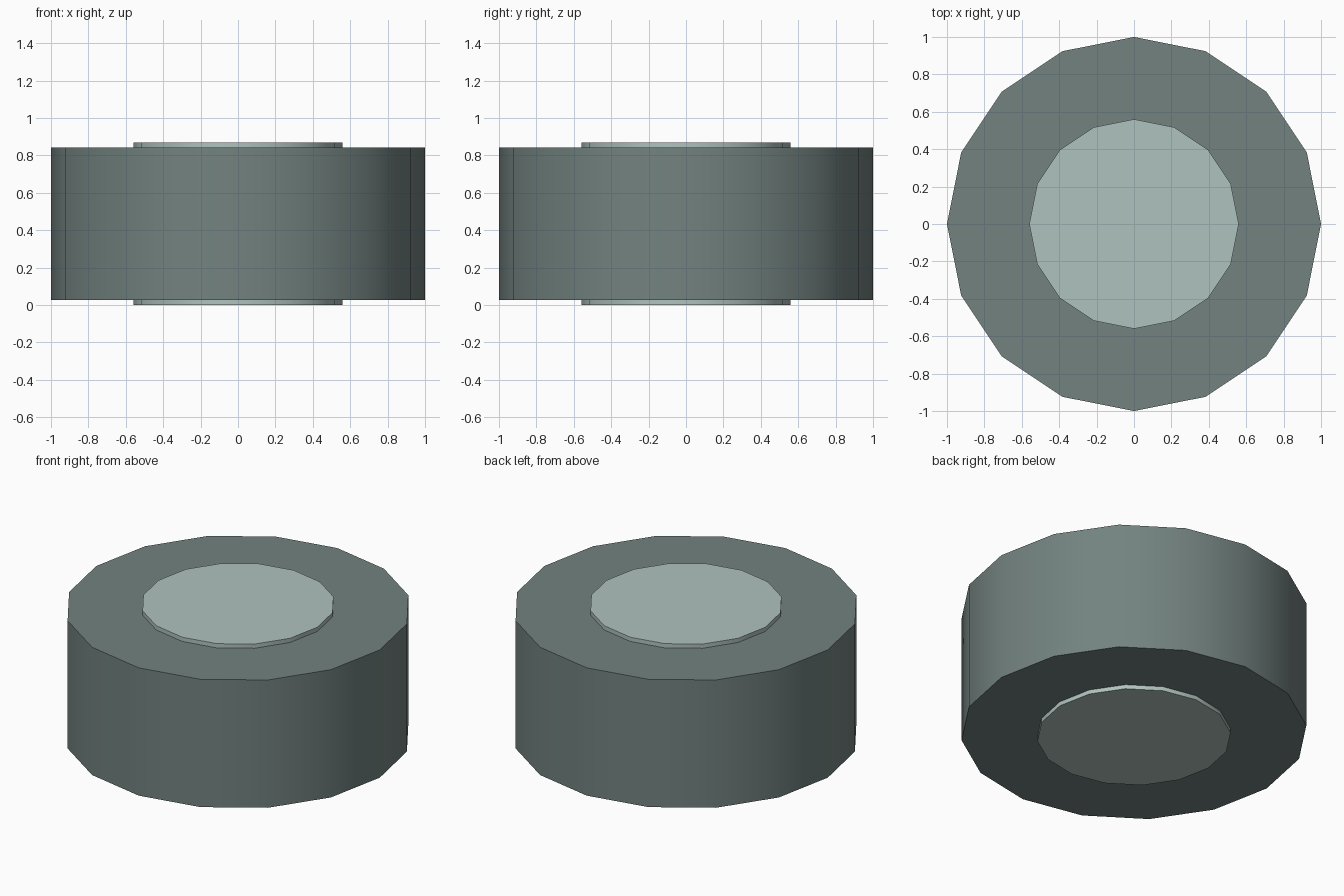
import bpy
import math

if "Cube" in bpy.data.objects:
    bpy.data.objects.remove(bpy.data.objects["Cube"])

SIDES = 16


def material(name, color):
    mat = bpy.data.materials.new(name)
    mat.diffuse_color = (*color, 1.0)
    mat.use_nodes = True
    mat.node_tree.nodes["Principled BSDF"].inputs["Base Color"].default_value = mat.diffuse_color
    return mat


def disc(name, radius, z_low, z_high, mat):
    bpy.ops.mesh.primitive_cylinder_add(
        vertices=SIDES, radius=radius, depth=z_high - z_low,
        location=(0, 0, (z_low + z_high) / 2))
    obj = bpy.context.object
    obj.name = name
    obj.data.materials.append(mat)
    bpy.ops.object.shade_smooth_by_angle(angle=math.radians(30))
    return obj


# Wide outer body with smooth side wall
disc("tyre", 1.0, 0.027, 0.842, material("dark_grey", (0.17, 0.225, 0.215)))

# Hub running through the body, standing slightly proud on both ends
disc("hub", 0.56, 0.0, 0.869, material("light_grey", (0.43, 0.54, 0.51)))
